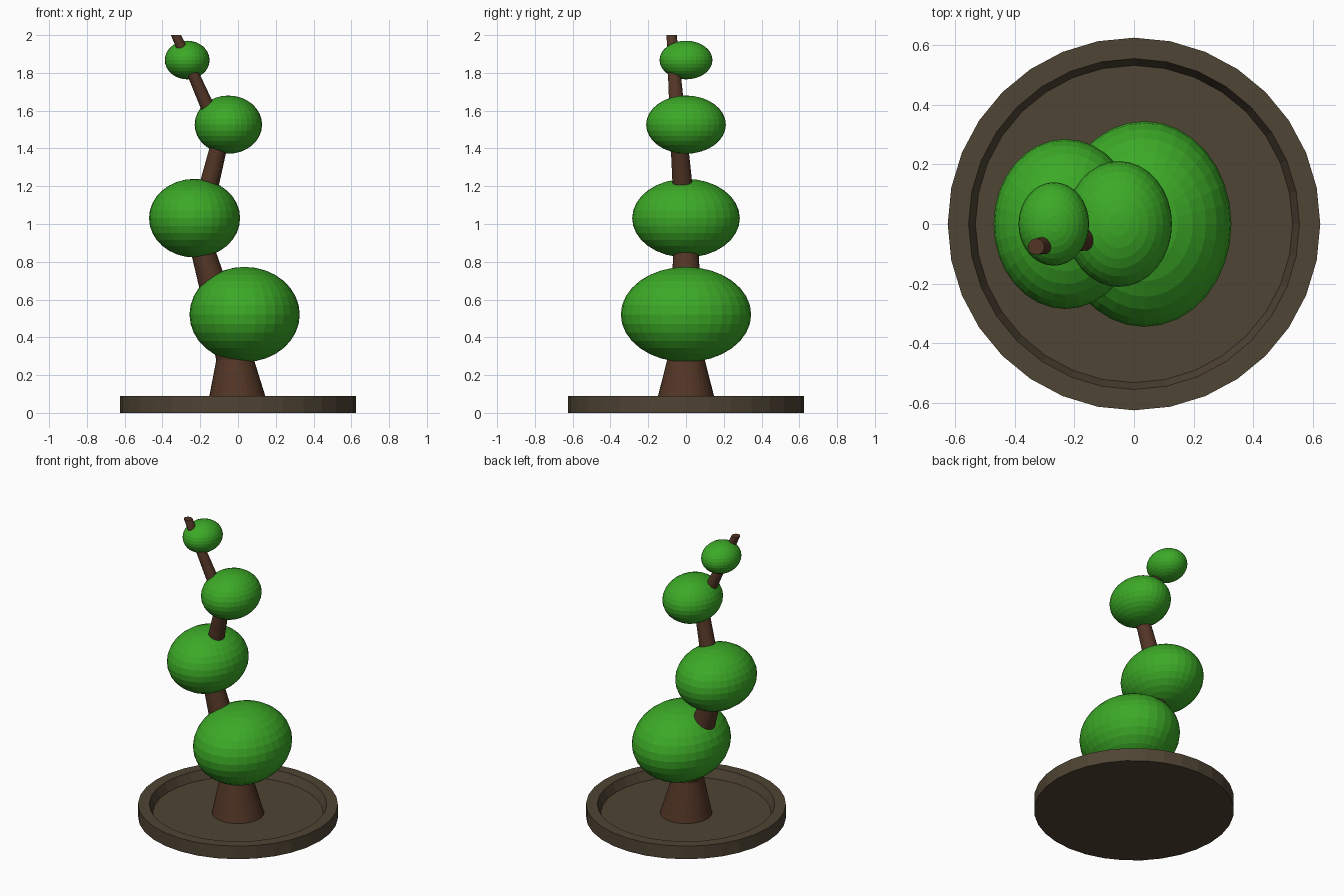
import bpy, bmesh
from math import cos, sin, tau

if "Cube" in bpy.data.objects:
    bpy.data.objects.remove(bpy.data.objects["Cube"])


def material(name, rgb):
    m = bpy.data.materials.new(name)
    m.diffuse_color = (*rgb, 1)
    m.use_nodes = True
    m.node_tree.nodes["Principled BSDF"].inputs["Base Color"].default_value = m.diffuse_color
    return m


BARK = material("bark", (0.085, 0.036, 0.019))
CLAY = material("clay", (0.078, 0.058, 0.034))
LEAF = material("leaf", (0.045, 0.40, 0.02))


def add_object(name, bm, mat):
    bmesh.ops.recalc_face_normals(bm, faces=bm.faces)
    me = bpy.data.meshes.new(name)
    bm.to_mesh(me)
    bm.free()
    me.materials.append(mat)
    ob = bpy.data.objects.new(name, me)
    bpy.context.collection.objects.link(ob)
    return ob


def loft(name, sections, sides, mat):
    """Join horizontal rings (x, y, z, radius) and cap both ends."""
    bm = bmesh.new()
    rings = [[bm.verts.new((x + r * cos(tau * i / sides), y + r * sin(tau * i / sides), z))
              for i in range(sides)] for x, y, z, r in sections]
    for a, b in zip(rings, rings[1:]):
        for i in range(sides):
            j = (i + 1) % sides
            bm.faces.new((a[i], a[j], b[j], b[i]))
    bm.faces.new(rings[0])
    bm.faces.new(rings[-1])
    return add_object(name, bm, mat)


# Shallow round tray with a sloped inner wall
loft("tray", [(0, 0, 0, 0.625), (0, 0, 0.09, 0.625),
              (0, 0, 0.09, 0.555), (0, 0, 0.03, 0.532)], 32, CLAY)

# Zigzag trunk, flared at the foot and tapering to the tip
trunk = loft("trunk", [(0, 0, 0.03, 0.163), (-0.015, 0, 0.28, 0.1),
                       (-0.215, 0, 0.96, 0.06), (-0.09, -0.038, 1.46, 0.045),
                       (-0.328, -0.076, 2.0, 0.027)], 32, BARK)
trunk.data.shade_flat()

# Foliage balls: centre x, centre z, size
for i, (x, z, s) in enumerate([(0.035, 0.521, 0.345), (-0.23, 1.031, 0.285),
                               (-0.051, 1.526, 0.211), (-0.269, 1.868, 0.14)]):
    bm = bmesh.new()
    bmesh.ops.create_uvsphere(bm, u_segments=32, v_segments=16, radius=s)
    bmesh.ops.scale(bm, vec=(0.846, 1, 0.73), verts=bm.verts)
    bmesh.ops.translate(bm, vec=(x, 0, z), verts=bm.verts)
    add_object(f"foliage_{i + 1}", bm, LEAF)
